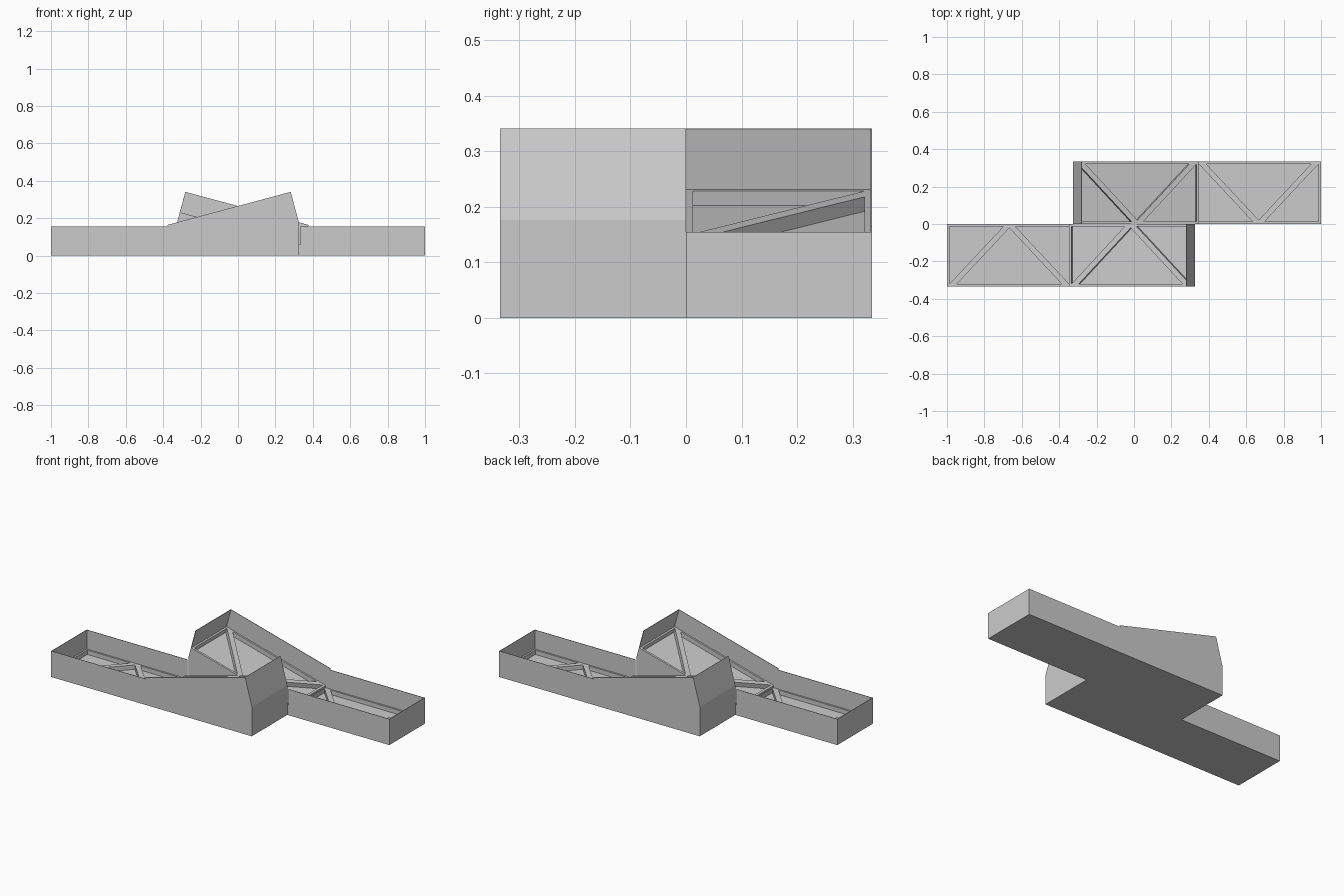
import bpy, bmesh, math
from mathutils import Matrix

if "Cube" in bpy.data.objects:
    bpy.data.objects.remove(bpy.data.objects["Cube"])

W = 0.335          # width of one lane
T = 0.003          # wall thickness
RIM = 0.013        # floor frame width
TILT = math.radians(15)
JOIN = -0.333      # x where flat and tilted modules meet


def prism(bm, pts, lo, hi, axis="z"):
    """Extrude a 2D outline along z (outline in x,y) or y (outline in x,z)."""
    def at(p, h):
        return (p[0], p[1], h) if axis == "z" else (p[0], h, p[1])
    a = [bm.verts.new(at(p, lo)) for p in pts]
    b = [bm.verts.new(at(p, hi)) for p in pts]
    bm.faces.new(a)
    bm.faces.new(b[::-1])
    n = len(pts)
    for i in range(n):
        bm.faces.new((a[i], b[i], b[(i + 1) % n], a[(i + 1) % n]))


def box(bm, x0, x1, y0, y1, z0, z1):
    prism(bm, [(x0, y0), (x1, y0), (x1, y1), (x0, y1)], z0, z1)


def finish(bm, name, matrix):
    bm.transform(matrix)
    bmesh.ops.recalc_face_normals(bm, faces=bm.faces)
    mesh = bpy.data.meshes.new(name)
    bm.to_mesh(mesh)
    bm.free()
    bpy.context.collection.objects.link(bpy.data.objects.new(name, mesh))


def tray(name, m, length, height, floor, frame, end_u, inner_wall):
    # floor panel
    bm = bmesh.new()
    box(bm, 0, length, -W, 0, 0, floor)
    finish(bm, name + "_floor", m)

    # raised border and V-shaped ribs
    bm = bmesh.new()
    box(bm, 0, RIM, -W, 0, floor, frame)
    box(bm, length - RIM, length, -W, 0, floor, frame)
    box(bm, RIM, length - RIM, -W, -W + RIM, floor, frame)
    box(bm, RIM, length - RIM, -RIM, 0, floor, frame)
    finish(bm, name + "_floor_frame", m)
    bm = bmesh.new()
    r = 0.02
    for foot in (r, length - r):
        mid = length / 2
        prism(bm, [(foot - r, -W), (foot + r, -W), (mid + r, 0), (mid - r, 0)],
              floor, frame)
    finish(bm, name + "_floor_ribs", m)

    # thin side and end walls
    bm = bmesh.new()
    box(bm, 0, length, -W, -W + T, 0, height)
    if inner_wall:
        box(bm, 0, length, -T, 0, 0, height)
    e = 0 if end_u == 0 else length - T
    box(bm, e, e + T, -W, 0, 0, height)
    finish(bm, name + "_walls", m)


# two identical lanes, the second turned half a revolution
for side, turn in (("front", 0), ("back", math.pi)):
    spin = Matrix.Rotation(turn, 4, "Z")
    tray(side + "_flat_tray", spin @ Matrix.Translation((-1, 0, 0)),
         1 + JOIN, 0.155, 0.015, 0.041, 0, True)
    tilt = spin @ Matrix.Translation((JOIN, 0, 0)) @ Matrix.Rotation(-TILT, 4, "Y")
    length = 0.682
    tray(side + "_ramp_tray", tilt, length, 0.17, 0.03, 0.057, 1, False)

    # solid wedge under the ramp
    bm = bmesh.new()
    top = (JOIN + length * math.cos(TILT), length * math.sin(TILT))
    prism(bm, [(JOIN, 0), (top[0], 0), top], -W, 0, "y")
    finish(bm, side + "_ramp_wedge", spin)
